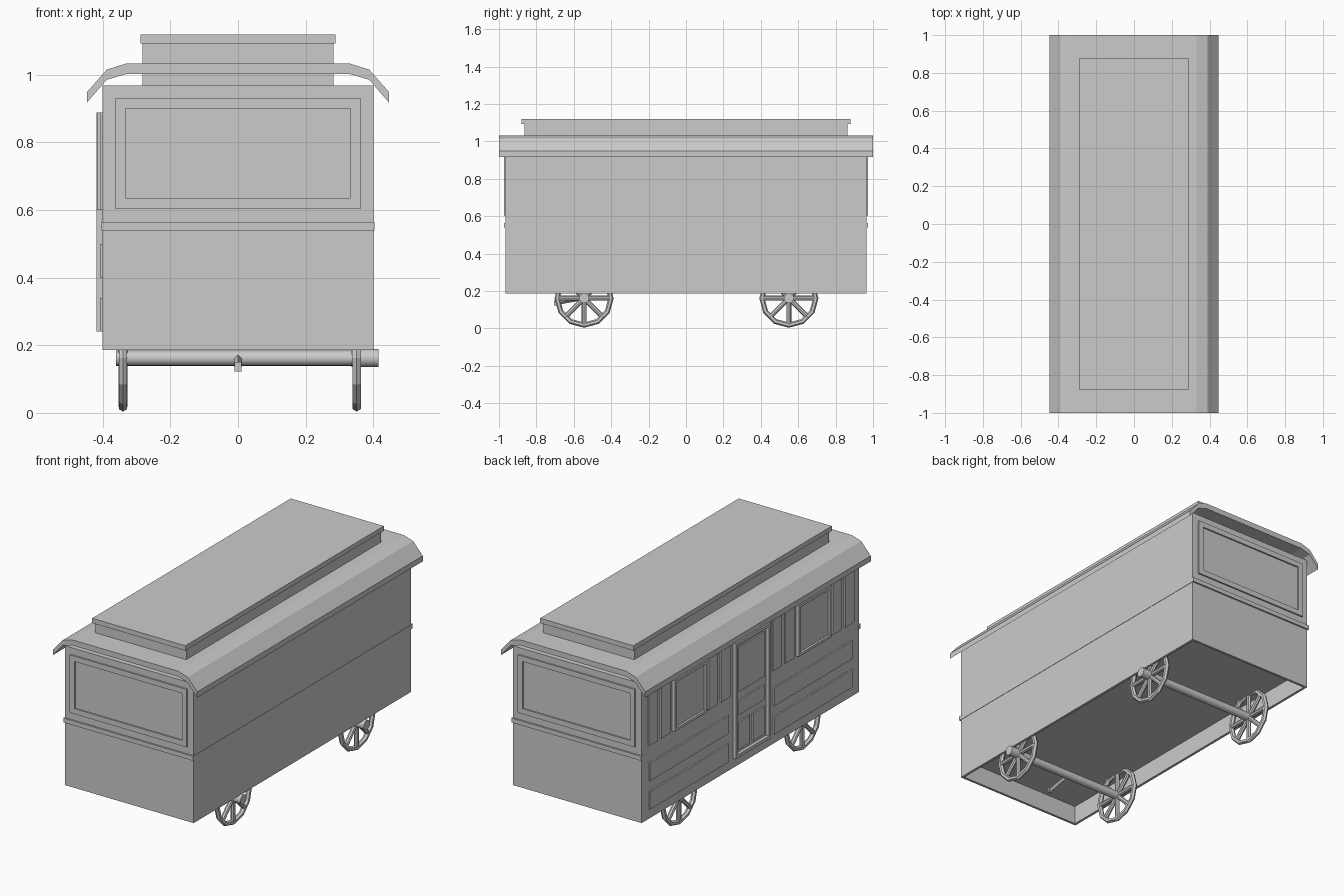
import bpy, bmesh, math
from mathutils import Matrix, Vector

if "Cube" in bpy.data.objects:
    bpy.data.objects.remove(bpy.data.objects["Cube"])


def finish(name, bm, smooth=False):
    bmesh.ops.recalc_face_normals(bm, faces=bm.faces)
    me = bpy.data.meshes.new(name)
    bm.to_mesh(me)
    bm.free()
    ob = bpy.data.objects.new(name, me)
    bpy.context.collection.objects.link(ob)
    if smooth:
        bpy.context.view_layer.objects.active = ob
        ob.select_set(True)
        bpy.ops.object.shade_smooth_by_angle(angle=math.radians(35))
        ob.select_set(False)
    return ob


def add_box(bm, x0, x1, y0, y1, z0, z1):
    m = Matrix.Translation(((x0 + x1) / 2, (y0 + y1) / 2, (z0 + z1) / 2)) @ \
        Matrix.Diagonal((x1 - x0, y1 - y0, z1 - z0, 1))
    bmesh.ops.create_cube(bm, size=1, matrix=m)


def box(name, *b):
    bm = bmesh.new()
    add_box(bm, *b)
    return finish(name, bm)


def add_rod(bm, a, b, r, seg):
    a, b = Vector(a), Vector(b)
    d = b - a
    m = Matrix.Translation((a + b) / 2) @ d.to_track_quat('Z', 'Y').to_matrix().to_4x4()
    bmesh.ops.create_cone(bm, cap_ends=True, segments=seg, radius1=r, radius2=r,
                          depth=d.length, matrix=m)


# Body with a rim and a recessed floor underneath
bm = bmesh.new()
add_box(bm, -0.4, 0.4, -0.965, 0.965, 0.186, 0.968)
bm.faces.ensure_lookup_table()
bottom = min(bm.faces, key=lambda f: f.calc_center_median().z)
bmesh.ops.inset_region(bm, faces=[bottom], thickness=0.02)
floor = bmesh.ops.extrude_discrete_faces(bm, faces=[bottom])["faces"][0]
bmesh.ops.translate(bm, verts=floor.verts, vec=(0, 0, 0.105))
finish("body", bm)

# Curved roof shell: a strip of quads above, below and at the ends
half = [(0.447, 0.948), (0.388, 1.015), (0.33, 1.033)]
under = [(0.33, 1.002), (0.388, 0.985), (0.447, 0.917)]
top = [(-x, z) for x, z in half] + half[::-1]
low = [(-x, z) for x, z in under[::-1]] + under
bm = bmesh.new()
f, b = [[(bm.verts.new((x, y, z)), bm.verts.new((u, y, w)))
         for (x, z), (u, w) in zip(top, low)] for y in (-1, 1)]
for i in range(len(top) - 1):
    for quad in ((f[i][0], f[i + 1][0], b[i + 1][0], b[i][0]),
                 (f[i][1], f[i + 1][1], b[i + 1][1], b[i][1]),
                 (f[i][0], f[i + 1][0], f[i + 1][1], f[i][1]),
                 (b[i][0], b[i + 1][0], b[i + 1][1], b[i][1])):
        bm.faces.new(quad)
for i in (0, -1):
    bm.faces.new((f[i][0], b[i][0], b[i][1], f[i][1]))
finish("roof", bm)

# Raised roof and its cap
box("raised_roof", -0.283, 0.283, -0.863, 0.863, 0.968, 1.096)
box("raised_roof_cap", -0.289, 0.289, -0.88, 0.88, 1.092, 1.119)

# End windows and belts
for s, label in ((-1, "front"), (1, "back")):
    y0, y1 = sorted((s * 0.955, s * 0.974))
    bm = bmesh.new()
    for w in ((-0.363, 0.363, 0.605, 0.635), (-0.363, 0.363, 0.90, 0.93),
              (-0.363, -0.333, 0.635, 0.90), (0.333, 0.363, 0.635, 0.90)):
        add_box(bm, w[0], w[1], y0, y1, w[2], w[3])
    finish(label + "_window_frame", bm)
    box(label + "_belt", -0.403, 0.403, y0, y1, 0.54, 0.565)
box("right_side_belt", 0.39, 0.402, -0.965, 0.965, 0.54, 0.563)


# Left side panelling
def panel(bm, y0, y1, z0, z1, x=-0.408):
    add_box(bm, x, -0.395, y0, y1, z0, z1)


def frame(bm, y0, y1, z0, z1, t, x=-0.417):
    panel(bm, y0, y0 + t, z0, z1, x)
    panel(bm, y1 - t, y1, z0, z1, x)
    panel(bm, y0 + t, y1 - t, z0, z0 + t, x)
    panel(bm, y0 + t, y1 - t, z1 - t, z1, x)


for s, label in ((-0.55, "front"), (0.55, "rear")):
    bm = bmesh.new()
    for z0, z1 in ((0.24, 0.34), (0.40, 0.50)):
        panel(bm, s - 0.35, s + 0.35, z0, z1)
    for a, c in ((0.17, 0.25), (0.28, 0.36)):
        for m in (-1, 1):
            y0, y1 = sorted((s + m * a, s + m * c))
            panel(bm, y0, y1, 0.60, 0.888)
    finish(label + "_side_panels", bm)
    bm = bmesh.new()
    panel(bm, s - 0.13, s + 0.13, 0.605, 0.885, -0.405)
    frame(bm, s - 0.145, s + 0.145, 0.60, 0.888, 0.015)
    finish(label + "_side_window", bm)

# Door
bm = bmesh.new()
frame(bm, -0.155, 0.155, 0.24, 0.888, 0.018, -0.418)
finish("door_frame", bm)
bm = bmesh.new()
panel(bm, -0.115, 0.115, 0.60, 0.85)
panel(bm, -0.115, 0.115, 0.47, 0.55)
for y0 in (-0.115, 0.015):
    panel(bm, y0, y0 + 0.10, 0.275, 0.43)
finish("door_panels", bm)

# Wheels: twelve-sided rim with eight spokes
ZC, R, T = 0.162, 0.144, 0.014
for y, end in ((-0.545, "front"), (0.55, "back")):
    for x, side in ((-0.340, "left"), (0.351, "right")):
        bm = bmesh.new()
        rings = []
        for i in range(12):
            a = i * math.tau / 12
            ring = []
            for j in range(6):
                t = j * math.tau / 6
                r = R + T * math.cos(t)
                ring.append(bm.verts.new((x + T * math.sin(t), y + r * math.cos(a), ZC + r * math.sin(a))))
            rings.append(ring)
        for i in range(12):
            p, q = rings[i], rings[(i + 1) % 12]
            for j in range(6):
                k = (j + 1) % 6
                bm.faces.new((p[j], p[k], q[k], q[j]))
        for i in range(8):
            a = i * math.tau / 8
            add_rod(bm, (x, y, ZC), (x, y + R * math.cos(a), ZC + R * math.sin(a)), 0.013, 8)
        finish(f"{end}_{side}_wheel", bm)
    bm = bmesh.new()
    add_rod(bm, (-0.36, y, ZC), (0.34, y, ZC), 0.023, 16)
    add_rod(bm, (0.335, y, ZC), (0.415, y, ZC), 0.027, 16)
    finish(end + "_axle", bm, True)

# Small drawbar with end block
bm = bmesh.new()
add_rod(bm, (0, -0.69, 0.138), (0, -0.57, 0.16), 0.012, 4)
add_box(bm, -0.01, 0.01, -0.705, -0.69, 0.122, 0.15)
finish("drawbar", bm)
